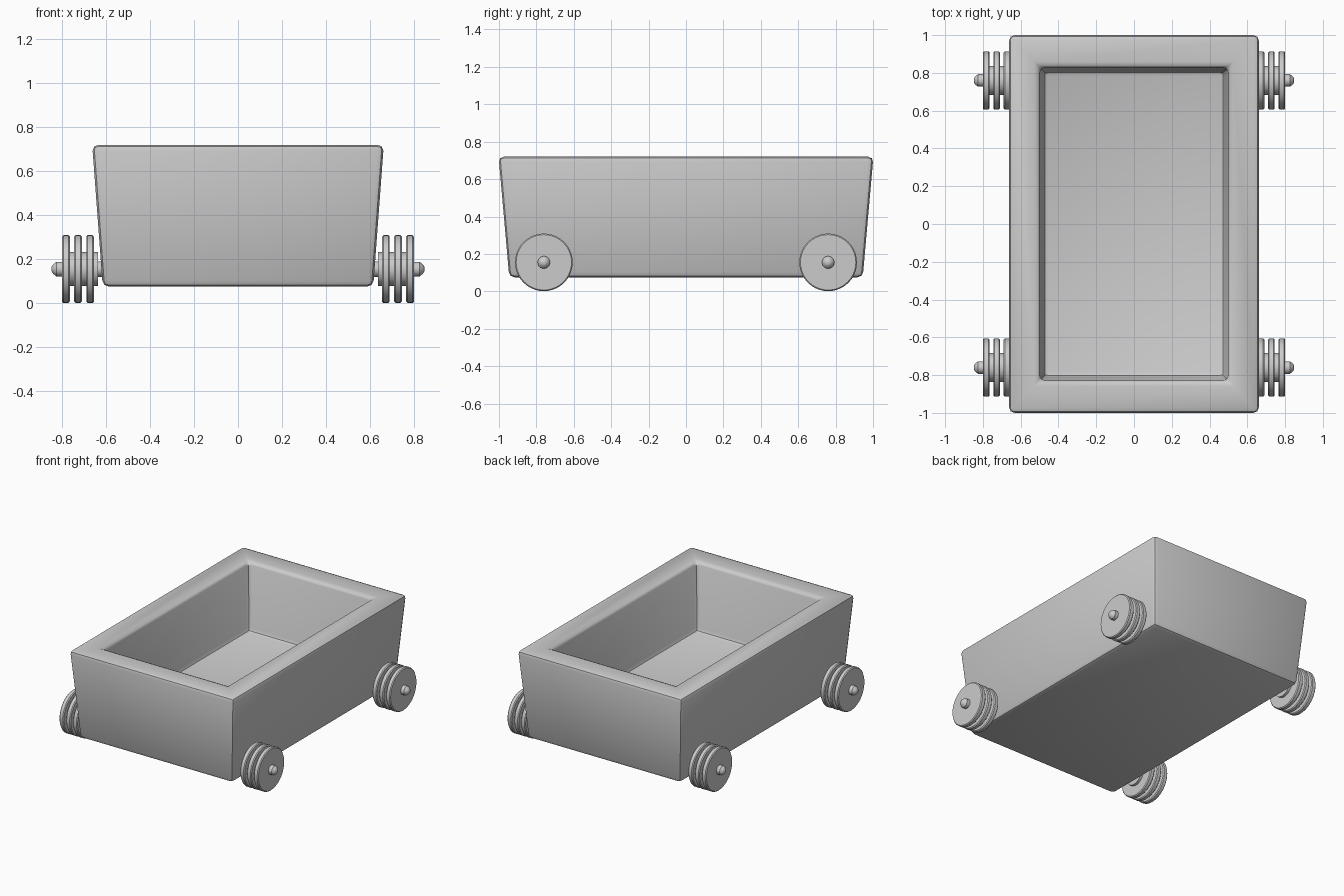
import bpy, bmesh, math
from mathutils import Vector

if "Cube" in bpy.data.objects:
    bpy.data.objects.remove(bpy.data.objects["Cube"])


def finish(name, bm, angle=35):
    bmesh.ops.recalc_face_normals(bm, faces=bm.faces)
    me = bpy.data.meshes.new(name)
    bm.to_mesh(me)
    bm.free()
    ob = bpy.data.objects.new(name, me)
    bpy.context.collection.objects.link(ob)
    bpy.ops.object.select_all(action='DESELECT')
    ob.select_set(True)
    bpy.context.view_layer.objects.active = ob
    bpy.ops.object.shade_smooth_by_angle(angle=math.radians(angle))
    return ob


# Tub: stacked rectangular loops, outside bottom -> rim -> inside floor
# each loop is (half width, half length, height)
LOOPS = [(0.615, 0.945, 0.075), (0.663, 1.002, 0.72),
         (0.50, 0.83, 0.72), (0.48, 0.81, 0.22)]
bm = bmesh.new()
rings = [[bm.verts.new((sx * x, sy * y, z))
          for sx, sy in ((-1, -1), (1, -1), (1, 1), (-1, 1))]
         for x, y, z in LOOPS]
for a, b in zip(rings, rings[1:]):
    for i in range(4):
        j = (i + 1) % 4
        bm.faces.new((a[i], a[j], b[j], b[i]))
bm.faces.new(rings[0])
bm.faces.new(rings[-1])
bmesh.ops.recalc_face_normals(bm, faces=bm.faces)
# Soften every real corner; rim and floor faces stay flat
edges = [e for e in bm.edges if e.calc_face_angle() > math.radians(30)]
bmesh.ops.bevel(bm, geom=edges, offset=0.028, offset_type='OFFSET',
                segments=2, profile=0.5, affect='EDGES', clamp_overlap=True)
finish("cart_tub", bm)


# Wheel: lathed profile of (x, radius), three discs on a thin core with a hub tip
def wheel_profile():
    pts = [(0.58, 0.0), (0.58, 0.035), (0.637, 0.035), (0.637, 0.077)]
    c = 0.006
    for x0, x1 in ((0.655, 0.69), (0.71, 0.745), (0.765, 0.80)):
        pts += [(x0, 0.077), (x0, 0.154 - c), (x0 + c, 0.154),
                (x1 - c, 0.154), (x1, 0.154 - c), (x1, 0.077)]
    pts[-1] = (0.80, 0.033)
    return pts + [(0.826, 0.033), (0.840, 0.022), (0.847, 0.012), (0.848, 0.0)]


def wheel(name, side, y, z=0.155, sides=40):
    bm = bmesh.new()
    verts = [bm.verts.new((side * x, y, z + r)) for x, r in wheel_profile()]
    prof = [bm.edges.new(p) for p in zip(verts, verts[1:])]
    bmesh.ops.spin(bm, geom=verts + prof, cent=Vector((0, y, z)),
                   axis=(1, 0, 0), angle=2 * math.pi, steps=sides)
    bmesh.ops.remove_doubles(bm, verts=bm.verts, dist=1e-4)
    finish(name, bm)


for end, y in (("front", -0.76), ("back", 0.76)):
    for label, side in (("left", -1), ("right", 1)):
        wheel(f"{end}_{label}_wheel", side, y)
